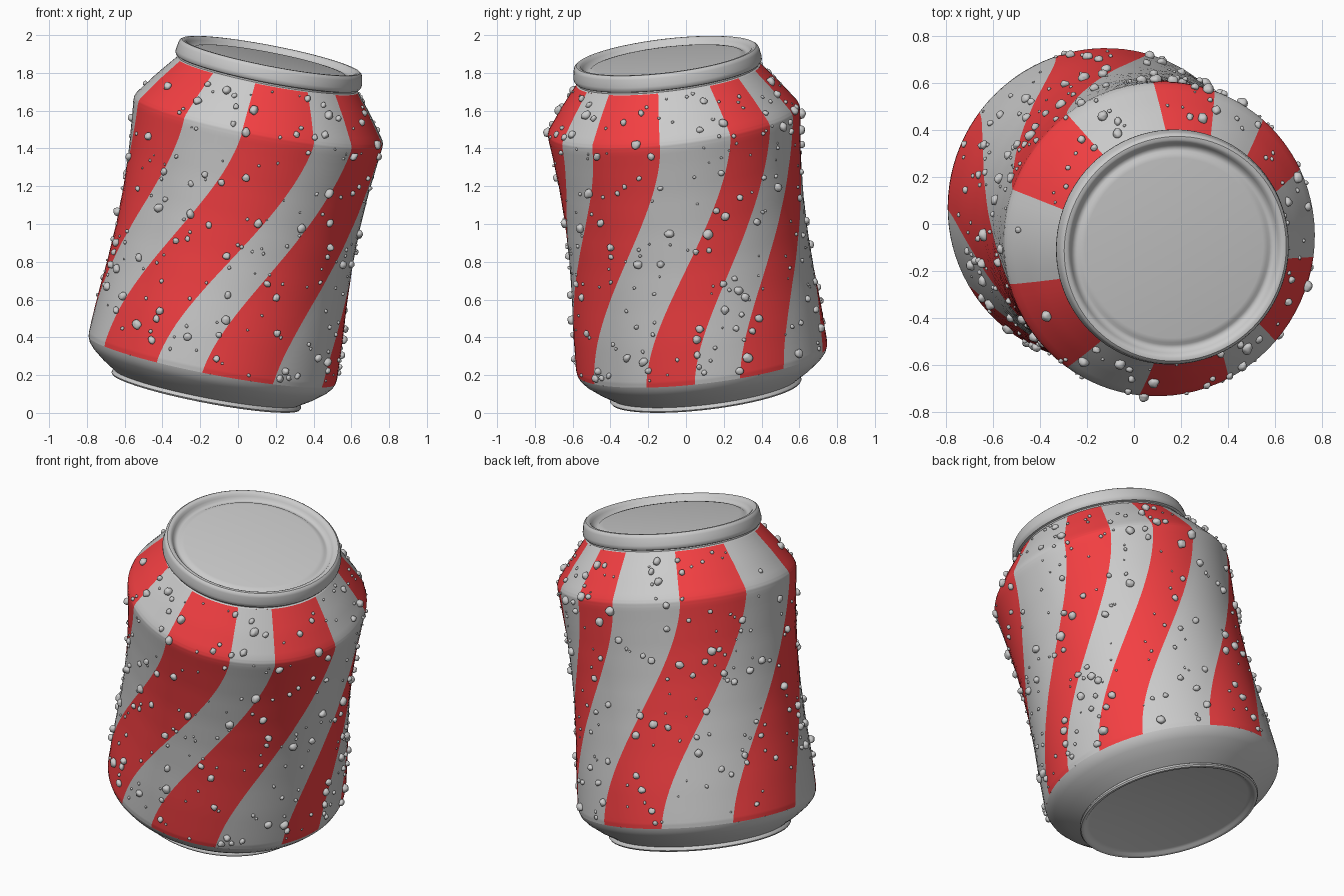
import bpy, bmesh, random
from math import sin, cos, pi, radians
from mathutils import Vector, Matrix, noise

if "Cube" in bpy.data.objects:
    bpy.data.objects.remove(bpy.data.objects["Cube"])

random.seed(7)

# Leaning axis of the can
BASE, TOP = Vector((-0.17, 0.105, 0.11)), Vector((0.175, -0.105, 1.89))
AXIS = TOP - BASE
H = AXIS.length
TILT = Matrix.Translation(BASE) @ Vector((0, 0, 1)).rotation_difference(AXIS).to_matrix().to_4x4()

# Stripe edges at the shoulder, in degrees: red, grey, red, grey ...
EDGES = [-164, -126, -97, -63, -41, -7, 26, 49, 70, 93, 127, 161, 196]
TWIST, TWIST_LOW, TWIST_HIGH = 53, 0.17, 1.46

red = bpy.data.materials.new("stripe_red")
red.diffuse_color = (0.9, 0.05, 0.055, 1)
red.use_nodes = True
red.node_tree.nodes["Principled BSDF"].inputs["Base Color"].default_value = red.diffuse_color

# Waisted label wall: radius and height
WALL = [(0.666, 0.175), (0.669, 0.2), (0.668, 0.23), (0.66, 0.4), (0.645, 0.6), (0.636, 0.8),
        (0.636, 1.0), (0.646, 1.2), (0.661, 1.36), (0.671, 1.45), (0.671, 1.475), (0.663, 1.495),
        (0.58, 1.61), (0.49, 1.722)]


def wall_radius(h):
    for (r0, h0), (r1, h1) in zip(WALL, WALL[1:]):
        if h <= h1:
            return r0 + (r1 - r0) * (h - h0) / (h1 - h0)
    return WALL[-1][0]


def twist(h):
    t = min(max((h - TWIST_LOW) / (TWIST_HIGH - TWIST_LOW), 0), 1)
    t = 0.75 * t * t * (3 - 2 * t) + 0.25 * t
    return radians(-TWIST * (1 - t))


def finish(bm, name, mat=None, angle=35):
    me = bpy.data.meshes.new(name)
    bm.to_mesh(me)
    bm.free()
    ob = bpy.data.objects.new(name, me)
    bpy.context.collection.objects.link(ob)
    ob.matrix_world = TILT
    if mat:
        me.materials.append(mat)
    bpy.ops.object.select_all(action='DESELECT')
    ob.select_set(True)
    bpy.context.view_layer.objects.active = ob
    bpy.ops.object.shade_smooth_by_angle(angle=radians(angle))
    return ob


def lathe(name, profile, steps=96):
    """Spin a profile; ends at radius 0 are closed."""
    bm = bmesh.new()
    rings = []
    for r, h in profile:
        if r == 0:
            rings.append([bm.verts.new((0, 0, h))] * steps)
        else:
            rings.append([bm.verts.new((r * cos(2 * pi * i / steps), r * sin(2 * pi * i / steps), h))
                          for i in range(steps)])
    for a, b in zip(rings, rings[1:]):
        for i in range(steps):
            j = (i + 1) % steps
            bm.faces.new(list(dict.fromkeys((a[i], a[j], b[j], b[i]))))
    bmesh.ops.recalc_face_normals(bm, faces=bm.faces)
    return finish(bm, name)


def stripes(name, first, mat, sub=8):
    """Every second twisted band of the label wall."""
    levels = []
    for (_, h0), (_, h1) in zip(WALL, WALL[1:]):
        levels += [h0 + (h1 - h0) * k / 4 for k in range(4)]
    levels.append(WALL[-1][1])
    bm = bmesh.new()
    for a0, a1 in list(zip(EDGES, EDGES[1:]))[first::2]:
        rows = []
        for h in levels:
            r = wall_radius(h)
            angs = [radians(a0 + (a1 - a0) * k / sub) + twist(h) for k in range(sub + 1)]
            rows.append([bm.verts.new((r * cos(a), r * sin(a), h)) for a in angs])
        for p, q in zip(rows, rows[1:]):
            for k in range(sub):
                bm.faces.new((p[k], p[k + 1], q[k + 1], q[k]))
    return finish(bm, name, mat)


stripes("red_stripes", 0, red)
stripes("grey_stripes", 1, None)

# Bottom chamfer, foot ring and recessed base
lathe("can_base", [(0.666, 0.175), (0.656, 0.15), (0.63, 0.12), (0.57, 0.073), (0.51, 0.035),
                   (0.499, 0.028), (0.508, 0.02), (0.511, 0.01), (0.505, 0.002), (0.495, 0),
                   (0.485, 0.004), (0.475, 0.014), (0.455, 0.022), (0, 0.022)])

# Neck, rolled rim and sunken lid
lathe("can_rim_and_lid", [(0.49, 1.722), (0.482, 1.727), (0.482, 1.735), (0.494, 1.739), (0.501, 1.75),
                          (0.502, 1.765), (0.498, 1.785), (0.495, H - 0.02), (0.49, H - 0.007),
                          (0.48, H), (0.466, H), (0.456, H - 0.006), (0.448, H - 0.018),
                          (0.438, H - 0.032), (0.426, H - 0.037), (0.415, H - 0.036), (0.405, H - 0.029),
                          (0.385, H - 0.026), (0, H - 0.026)])

# Condensation droplets: lumpy flattened beads scattered over the label
bm = bmesh.new()
placed = []
while len(placed) < 390:
    h, a = random.uniform(0.2, 1.7), random.uniform(0, 2 * pi)
    r = wall_radius(h)
    size = random.choice((random.uniform(0.005, 0.012), random.uniform(0.013, 0.025)))
    pos = Vector((r * cos(a), r * sin(a), h))
    if any((pos - p).length < (size + s) * 1.1 for p, s in placed):
        continue
    placed.append((pos, size))
    slope = (wall_radius(h + 0.01) - wall_radius(h - 0.01)) / 0.02
    normal = Vector((cos(a), sin(a), -slope)).normalized()
    turn = Vector((0, 0, 1)).rotation_difference(normal).to_matrix().to_4x4()
    scale = Matrix.Diagonal((size * random.uniform(0.85, 1.1), size * random.uniform(0.85, 1.2), size * 0.85, 1))
    bead = bmesh.ops.create_icosphere(bm, subdivisions=3 if size > 0.012 else 2, radius=1)
    seed = Vector((random.uniform(0, 50), 0, 0))
    for v in bead["verts"]:
        v.co *= 1 + 0.22 * noise.noise(v.co * 1.1 + seed)
        v.co = Matrix.Translation(pos + normal * size * 0.35) @ turn @ scale @ v.co
finish(bm, "water_droplets", angle=60)
